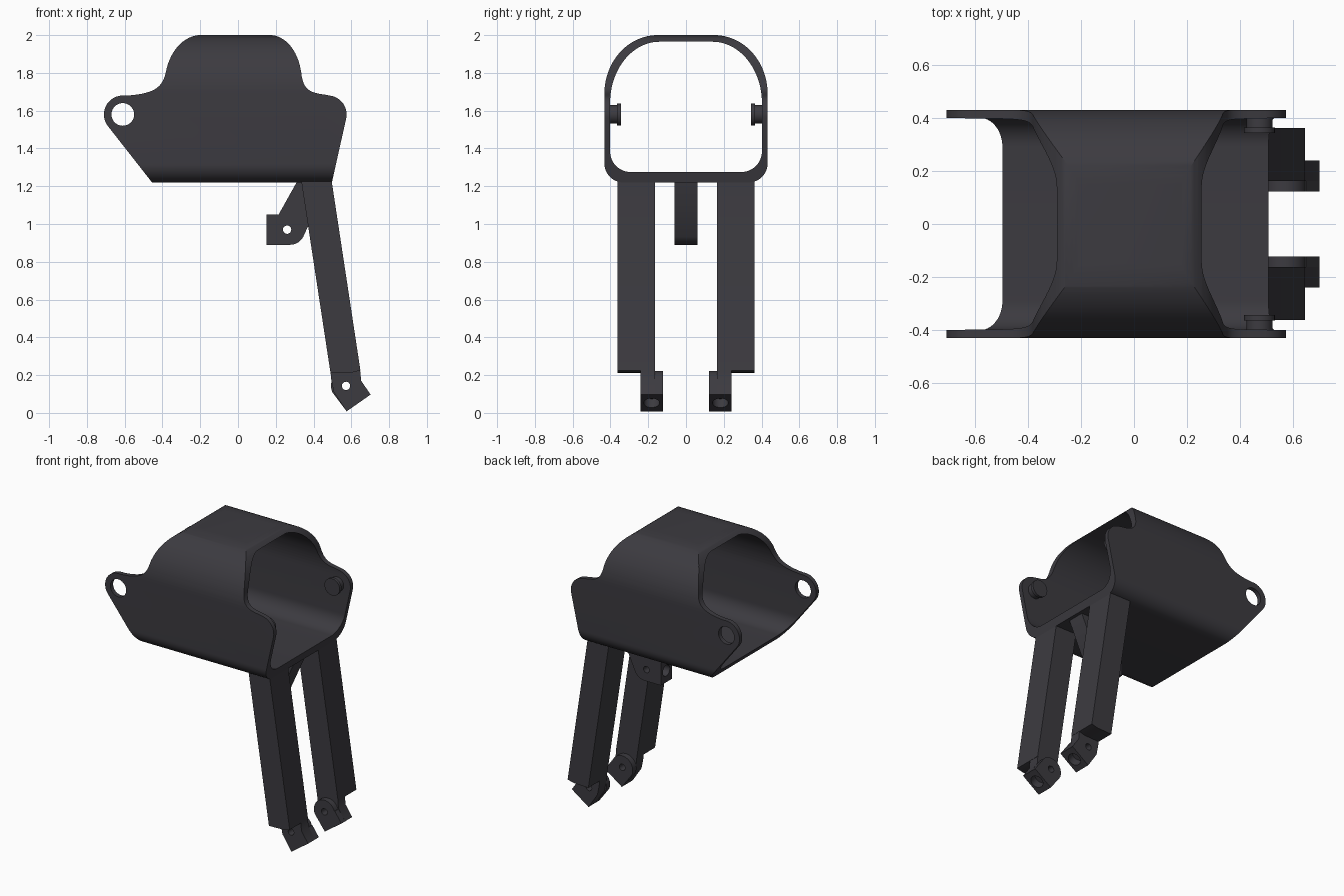
import bpy, bmesh, math
from mathutils import Vector

old = bpy.data.objects.get("Cube")
if old:
    bpy.data.objects.remove(old, do_unlink=True)

mat = bpy.data.materials.new("dark charcoal")
mat.use_nodes = True
COLOR = (0.045, 0.043, 0.051, 1)
mat.diffuse_color = COLOR
mat.node_tree.nodes["Principled BSDF"].inputs["Base Color"].default_value = COLOR


def arc(cx, cz, rx, rz, a0, a1, n=12):
    """Points on an elliptical arc, angles in degrees."""
    return [(cx + rx * math.cos(math.radians(a0 + (a1 - a0) * i / n)),
             cz + rz * math.sin(math.radians(a0 + (a1 - a0) * i / n))) for i in range(n + 1)]


def bezier(p0, p1, p2, p3, n=14):
    a, b, c, d = map(Vector, (p0, p1, p2, p3))
    out = []
    for i in range(n + 1):
        t = i / n
        s = 1 - t
        out.append(tuple(a * s**3 + b * (3 * s * s * t) + c * (3 * s * t * t) + d * t**3))
    return out


def prism(name, pts, lo, hi, axis="y"):
    """Extrude an outline along y (points are x, z) or along x (points are y, z)."""
    bm = bmesh.new()
    place = (lambda p, d: (p[0], d, p[1])) if axis == "y" else (lambda p, d: (d, p[0], p[1]))
    face = bm.faces.new([bm.verts.new(place(p, lo)) for p in pts])
    ext = bmesh.ops.extrude_face_region(bm, geom=[face])
    verts = [v for v in ext["geom"] if isinstance(v, bmesh.types.BMVert)]
    step = (0, hi - lo, 0) if axis == "y" else (hi - lo, 0, 0)
    bmesh.ops.translate(bm, verts=verts, vec=step)
    bmesh.ops.recalc_face_normals(bm, faces=bm.faces[:])
    return finish(name, bm)


def rod(name, start, end, radius, segments=32):
    """Cylinder between two points."""
    a, b = Vector(start), Vector(end)
    bm = bmesh.new()
    bmesh.ops.create_cone(bm, cap_ends=True, segments=segments, radius1=radius,
                          radius2=radius, depth=(b - a).length)
    turn = (b - a).to_track_quat("Z", "Y").to_matrix()
    bmesh.ops.rotate(bm, verts=bm.verts, matrix=turn)
    bmesh.ops.translate(bm, verts=bm.verts, vec=(a + b) / 2)
    return finish(name, bm)


def finish(name, bm):
    mesh = bpy.data.meshes.new(name)
    bm.to_mesh(mesh)
    bm.free()
    mesh.materials.append(mat)
    ob = bpy.data.objects.new(name, mesh)
    bpy.context.collection.objects.link(ob)
    return ob


def combine(ob, other, operation):
    """Apply a boolean and drop the helper."""
    mod = ob.modifiers.new("bool", "BOOLEAN")
    mod.object, mod.operation, mod.solver = other, operation, "EXACT"
    deps = bpy.context.evaluated_depsgraph_get()
    ob.data = bpy.data.meshes.new_from_object(ob.evaluated_get(deps))
    ob.modifiers.clear()
    bpy.data.objects.remove(other, do_unlink=True)


def section(half, low, high, r_low, flat, spring):
    """Tube cross-section: small lower corners, broad upper shoulders."""
    right = arc(half - r_low, low + r_low, r_low, r_low, -90, 0)
    right += arc(flat, spring, half - flat, high - spring, 0, 90, 24)
    return right + [(-y, z) for y, z in reversed(right)]


# Shell: hollow tube trimmed to the side silhouette
shell = prism("shell", section(0.432, 1.22, 2.0, 0.10, 0.15, 1.69), -0.8, 0.8, "x")
combine(shell, prism("bore", section(0.402, 1.275, 1.965, 0.11, 0.14, 1.64), -1, 1, "x"), "DIFFERENCE")
side = [(-0.455, 1.21), (-0.455, 1.22)]
side += arc(-0.61, 1.58, 0.1, 0.1, 217, 92, 20)
side += bezier((-0.585, 1.68), (-0.45, 1.69), (-0.40, 1.72), (-0.383, 1.80))
side += bezier((-0.383, 1.80), (-0.36, 1.92), (-0.29, 1.99), (-0.21, 2.0))[1:]
side += [(-0.21, 2.05), (0.18, 2.05)]
side += bezier((0.18, 2.0), (0.26, 1.99), (0.32, 1.91), (0.335, 1.80))
side += bezier((0.335, 1.80), (0.345, 1.71), (0.38, 1.695), (0.46, 1.685))[1:]
side += arc(0.475, 1.58, 0.1, 0.1, 80, -12, 16)
side += [(0.497, 1.22), (0.497, 1.21)]
combine(shell, prism("trim", side, -0.6, 0.6), "INTERSECT")
combine(shell, rod("ear_hole", (-0.61, -0.6, 1.58), (-0.61, 0.6, 1.58), 0.06, 48), "DIFFERENCE")
parts = [shell]

# Centre bracket with cross pin hole and rod socket
outline = [(0.31, 1.24), (0.31, 1.22), (0.215, 1.05), (0.15, 1.05), (0.15, 0.89)]
outline += arc(0.275, 0.97, 0.08, 0.08, -90, -28) + [(0.475, 1.22), (0.475, 1.24)]
bracket = prism("centre_bracket", outline, -0.06, 0.06)
combine(bracket, rod("pin", (0.26, -0.2, 0.97), (0.26, 0.2, 0.97), 0.022), "DIFFERENCE")
combine(bracket, rod("socket", (0.1, 0, 0.97), (0.22, 0, 0.97), 0.038), "DIFFERENCE")
parts.append(bracket)

for s, label in ((-1, "right"), (1, "left")):
    # Hinge peg: stem and flanged head on the inner wall
    for piece, y0, y1, r in (("stem", 0.42, 0.355, 0.049), ("head", 0.365, 0.345, 0.058)):
        parts.append(rod(f"{label}_peg_{piece}", (0.475, s * y0, 1.58), (0.475, s * y1, 1.58), r))

    # Leaning leg
    leg = [(0.333, 1.24), (0.497, 1.24), (0.497, 1.22), (0.648, 0.225), (0.60, 0.213), (0.49, 0.21)]
    parts.append(prism(f"{label}_leg", leg, *sorted((s * 0.163, s * 0.363))))

    # Inner end of the leg running down to the foot
    neck = [(0.488, 0.24), (0.493, 0.18), (0.507, 0.11), (0.575, 0.008),
            (0.702, 0.097), (0.652, 0.17), (0.645, 0.24)]
    # Foot knuckle, rounded about its pin
    knuckle = [(0.575, 0.008), (0.702, 0.097), (0.652, 0.168)]
    knuckle += arc(0.572, 0.143, 0.08, 0.08, 18, 205, 20)
    for piece, pts, y0, y1 in (("neck", neck, 0.163, 0.24), ("knuckle", knuckle, 0.123, 0.163)):
        foot = prism(f"{label}_foot_{piece}", pts, *sorted((s * y0, s * y1)))
        combine(foot, rod("pin", (0.572, 0, 0.143), (0.572, s * 0.5, 0.143), 0.022), "DIFFERENCE")
        combine(foot, rod("socket", (0.667, s * 0.182, 0.013), (0.605, s * 0.182, 0.099), 0.042),
                "DIFFERENCE")
        parts.append(foot)

# Smooth curved faces, keep edges sharp
bpy.ops.object.select_all(action="DESELECT")
for ob in parts:
    ob.select_set(True)
bpy.context.view_layer.objects.active = shell
bpy.ops.object.shade_smooth_by_angle(angle=math.radians(30))
